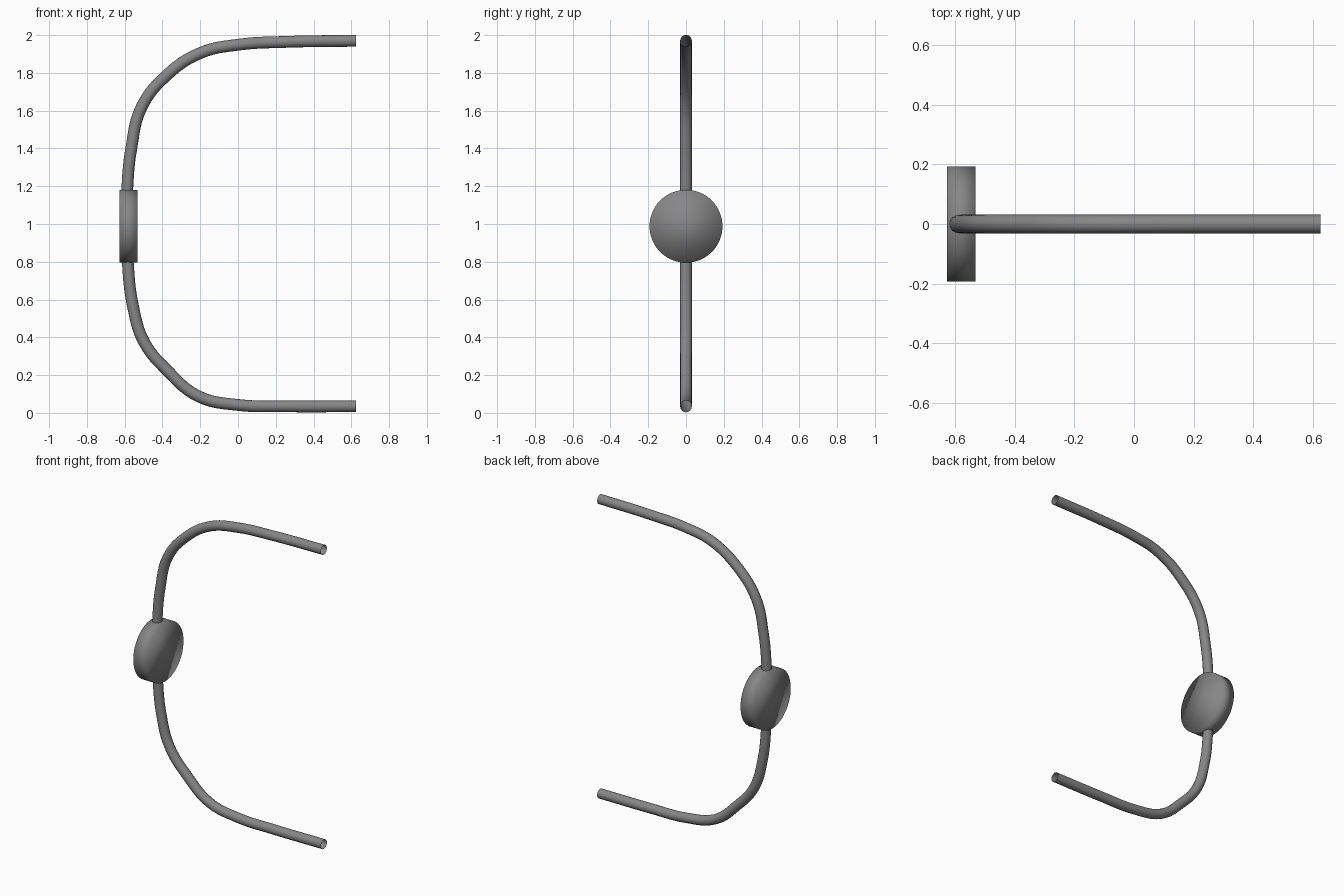
import bpy
import math

if "Cube" in bpy.data.objects:
    bpy.data.objects.remove(bpy.data.objects["Cube"])

TUBE_R = 0.031

# Dark grey metal
metal = bpy.data.materials.new("dark_grey")
metal.diffuse_color = (0.24, 0.24, 0.24, 1)
metal.use_nodes = True
metal.node_tree.nodes["Principled BSDF"].inputs["Base Color"].default_value = metal.diffuse_color

# Bent tube: (x, z) points running from the upper end round to the lower end
path = [(0.625, 1.97), (0.25, 1.964), (0.0, 1.949), (-0.2, 1.905),
        (-0.38, 1.785), (-0.51, 1.62), (-0.565, 1.4), (-0.586, 1.19),
        (-0.589, 0.99), (-0.583, 0.79), (-0.557, 0.57), (-0.497, 0.375),
        (-0.37, 0.22), (-0.21, 0.088), (0.0, 0.042), (0.25, 0.035),
        (0.625, 0.035)]

curve = bpy.data.curves.new("bent_tube", "CURVE")
curve.dimensions = "3D"
curve.resolution_u = 6
curve.bevel_depth = TUBE_R
curve.bevel_resolution = 6
curve.use_fill_caps = False          # the tube ends are open
curve.materials.append(metal)
spline = curve.splines.new("BEZIER")
spline.bezier_points.add(len(path) - 1)
for point, (x, z) in zip(spline.bezier_points, path):
    point.co = (x, 0, z)
    point.handle_left_type = point.handle_right_type = "AUTO"
spline.use_smooth = True
tube = bpy.data.objects.new("bent_tube", curve)
bpy.context.collection.objects.link(tube)

# Round disc threaded on the middle of the tube, facing along x
bpy.ops.mesh.primitive_cylinder_add(vertices=64, radius=0.193, depth=0.095,
                                    location=(-0.579, 0, 0.988),
                                    rotation=(0, math.pi / 2, 0))
disc = bpy.context.object
disc.name = "centre_disc"
disc.data.materials.append(metal)
bpy.ops.object.shade_smooth()
